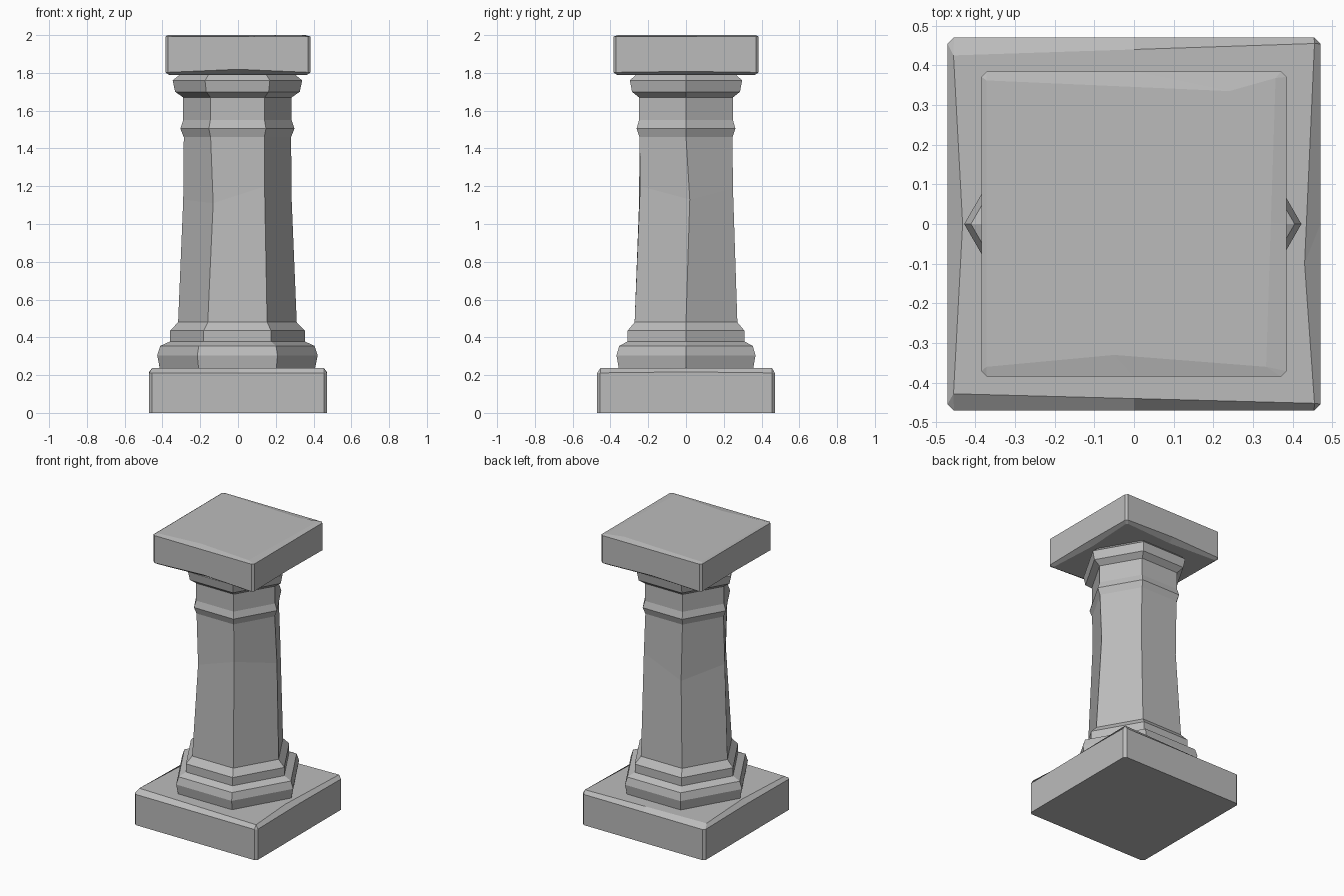
import bpy, bmesh, math
from mathutils import Vector

cube = bpy.data.objects.get("Cube")
if cube:
    bpy.data.objects.remove(cube, do_unlink=True)

stone = bpy.data.materials.new("grey_stone")
stone.use_nodes = True
colour = (0.5, 0.5, 0.5, 1)
stone.diffuse_color = colour
stone.node_tree.nodes["Principled BSDF"].inputs["Base Color"].default_value = colour


def loft(name, rings):
    """Skin a stack of equal-length rings and cap both ends."""
    bm = bmesh.new()
    loops = [[bm.verts.new(p) for p in ring] for ring in rings]
    for low, high in zip(loops, loops[1:]):
        for i in range(len(low)):
            j = (i + 1) % len(low)
            bm.faces.new((low[i], low[j], high[j], high[i]))
    bm.faces.new(loops[0][::-1])
    bm.faces.new(loops[-1])
    bmesh.ops.remove_doubles(bm, verts=bm.verts, dist=0.0005)
    bmesh.ops.recalc_face_normals(bm, faces=bm.faces)
    mesh = bpy.data.meshes.new(name)
    bm.to_mesh(mesh)
    bm.free()
    mesh.materials.append(stone)
    obj = bpy.data.objects.new(name, mesh)
    bpy.context.collection.objects.link(obj)
    return obj


def slab_ring(corners, z, cut=0.0, mids=None, dz=(0, 0, 0, 0)):
    """Clipped rectangle (front, right, back, left sides) with a worn point on each side."""
    pts = []
    for i in range(4):
        a = Vector((*corners[i], z))
        b = Vector((*corners[(i + 1) % 4], z))
        step = (b - a).normalized() * cut
        mid = Vector((*mids[i], z)) if mids and mids[i] else (a + b) / 2
        mid.z += dz[i]
        pts += [a + step, mid, b - step]
    return pts


def square(h):
    return [(-h, -h), (h, -h), (h, h), (-h, h)]


# Square plinth with hewn upper edges
loft("plinth", [
    slab_ring(square(0.47), 0, 0.016),
    slab_ring(square(0.47), 0.212, 0.016, dz=(0, 0.005, 0, 0.005)),
    slab_ring([(-0.455, -0.428), (0.455, -0.452), (0.455, 0.455), (-0.455, 0.425)],
              0.238, mids=[None, (0.43, -0.1), None, (-0.432, 0)]),
])

# Square cap slab with worn edges above and below
loft("cap_slab", [
    slab_ring(square(0.365), 1.79, 0.01,
              mids=[(0.02, -0.34), (0.345, 0), (0, 0.345), (-0.345, 0)]),
    slab_ring(square(0.385), 1.803, 0.014, dz=(0.016, 0.005, 0.012, 0.005)),
    slab_ring(square(0.385), 1.992, 0.014),
    slab_ring([(-0.372, -0.36), (0.333, -0.36), (0.357, 0.368), (-0.372, 0.362)],
              2.0, mids=[(-0.05, -0.33), None, (0.24, 0.335), None]),
])

# Hexagonal column: radius and height of each moulding
profile = [(0.41, 0.23), (0.425, 0.305), (0.408, 0.355), (0.357, 0.378), (0.357, 0.435),
           (0.314, 0.48), (0.287, 1.13), (0.284, 1.46), (0.302, 1.505), (0.287, 1.55),
           (0.287, 1.67), (0.33, 1.70), (0.343, 1.76), (0.30, 1.795)]
# Worn shifts of the six arrises at the middle of the shaft
wear = [(0, 0.02, 0), (0.008, 0, 0.06), (0.01, 0, -0.06),
        (0, -0.01, 0), (0.015, 0, -0.02), (0, 0.006, 0.07)]
rings = []
for r, z in profile:
    ring = []
    for k in range(6):
        a = k * math.pi / 3
        p = Vector((r * math.cos(a) - 0.003, r * math.sin(a), z))
        if 1 < z < 1.3:
            p += Vector(wear[k])
        ring.append(p)
    rings.append(ring)
loft("column", rings)
